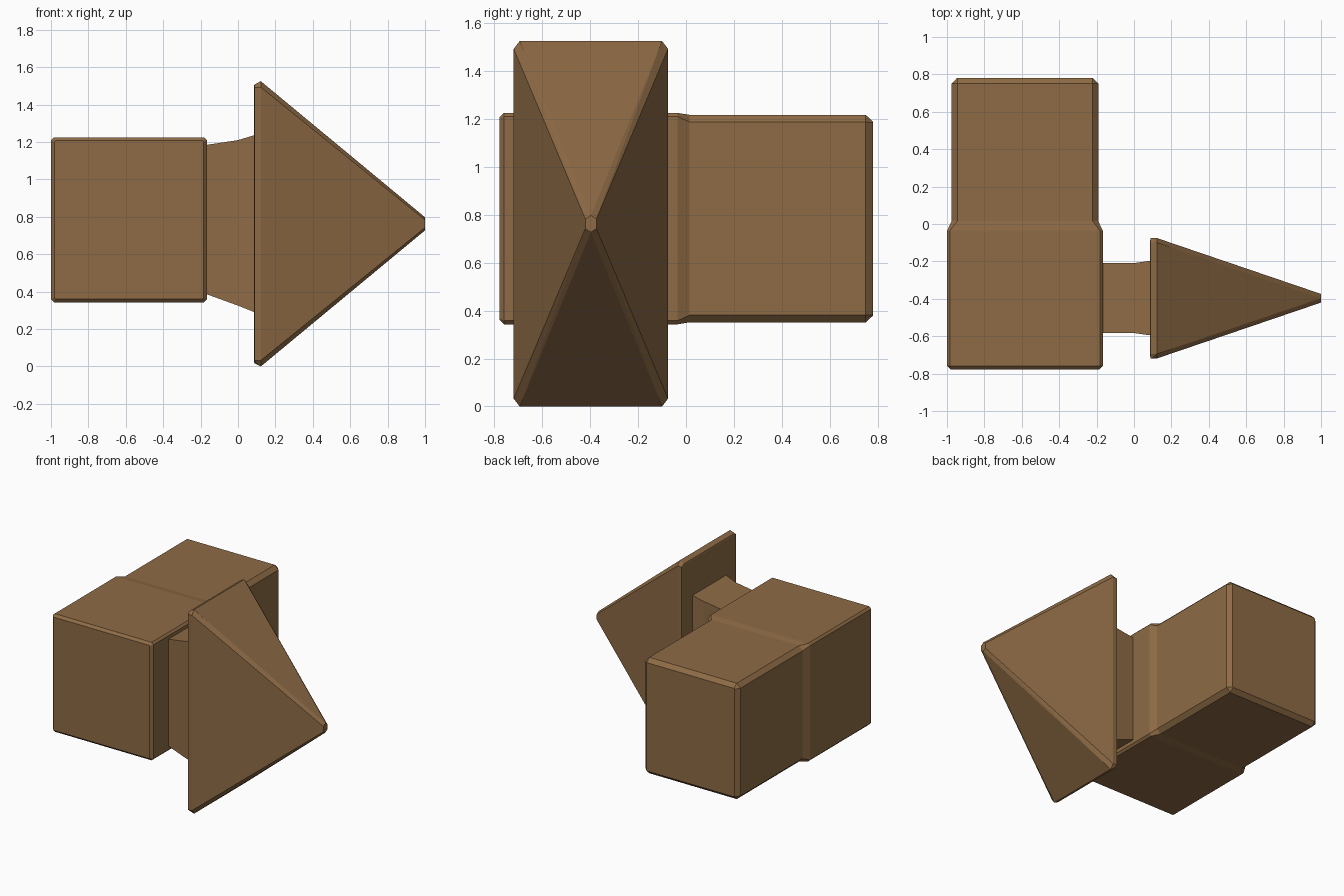
import bpy, bmesh

if "Cube" in bpy.data.objects:
    bpy.data.objects.remove(bpy.data.objects["Cube"])

wood = bpy.data.materials.new("brown wood")
wood.diffuse_color = (0.27, 0.147, 0.06, 1)
wood.use_nodes = True
wood.node_tree.nodes["Principled BSDF"].inputs["Base Color"].default_value = wood.diffuse_color


def finish(name, bm):
    bmesh.ops.recalc_face_normals(bm, faces=bm.faces)
    me = bpy.data.meshes.new(name)
    bm.to_mesh(me)
    bm.free()
    me.materials.append(wood)
    ob = bpy.data.objects.new(name, me)
    bpy.context.collection.objects.link(ob)
    return ob


def ring(a, b, c):
    """Rectangle outline of half sizes a, b with corners cut by c."""
    if c == 0:
        return [(a, b), (-a, b), (-a, -b), (a, -b)]
    return [(a, b - c), (a - c, b), (c - a, b), (-a, b - c),
            (-a, c - b), (c - a, -b), (a - c, -b), (a, c - b)]


def loft(name, rings):
    bm = bmesh.new()
    loops = [[bm.verts.new(p) for p in r] for r in rings]
    for r, s in zip(loops, loops[1:]):
        for i in range(len(r)):
            j = (i + 1) % len(r)
            bm.faces.new((r[i], r[j], s[j], s[i]))
    bm.faces.new(loops[0])
    bm.faces.new(loops[-1])
    return finish(name, bm)


# Hammer body: wider front block stepping down to the back block
body = [(-0.778, 0.398, 0.423, 0.006), (-0.76, 0.416, 0.441, 0.015),
        (-0.035, 0.416, 0.441, 0.015), (0.015, 0.392, 0.433, 0.03),
        (0.75, 0.392, 0.433, 0.03), (0.78, 0.364, 0.405, 0.004)]
loft("body_block", [[(-0.583 + u, y, 0.784 + v) for u, v in ring(hx, hz, c)]
                    for y, hx, hz, c in body])

# Neck flaring toward the wedge
neck = [(-0.25, 0.187, 0.37, 1.177), (-0.165, 0.187, 0.385, 1.185),
        (0.0, 0.187, 0.325, 1.21), (0.1, 0.201, 0.285, 1.24)]
loft("neck", [[(x, -0.396 + u, (lo + hi) / 2 + v)
               for u, v in ring(hy, (hi - lo) / 2, 0)] for x, hy, lo, hi in neck])

# Pyramid head with bevelled edges and a tiny blunt tip
cy, cz = -0.397, 0.7625
pts = [(0.085, u, v) for u, v in ring(0.297, 0.735, 0)]
for s in (1, -1):
    for t in (1, -1):
        pts += [(0.122, 0.297 * s, 0.7625 * t), (0.122, 0.322 * s, 0.73 * t),
                (0.088, 0.322 * s, 0.73 * t), (1.0, 0.023 * s, 0.02 * t)]
        pts += [(0.088, 0.297 * s, 0.745 * t)]
    pts.append((1.0, 0, 0.035 * s))
bm = bmesh.new()
vs = [bm.verts.new((x, cy + u, cz + v)) for x, u, v in pts]
res = bmesh.ops.convex_hull(bm, input=vs)
bmesh.ops.delete(bm, geom=[v for v in bm.verts if not v.link_faces], context='VERTS')
bmesh.ops.dissolve_limit(bm, angle_limit=0.02, verts=bm.verts, edges=bm.edges)
finish("pyramid_head", bm)
